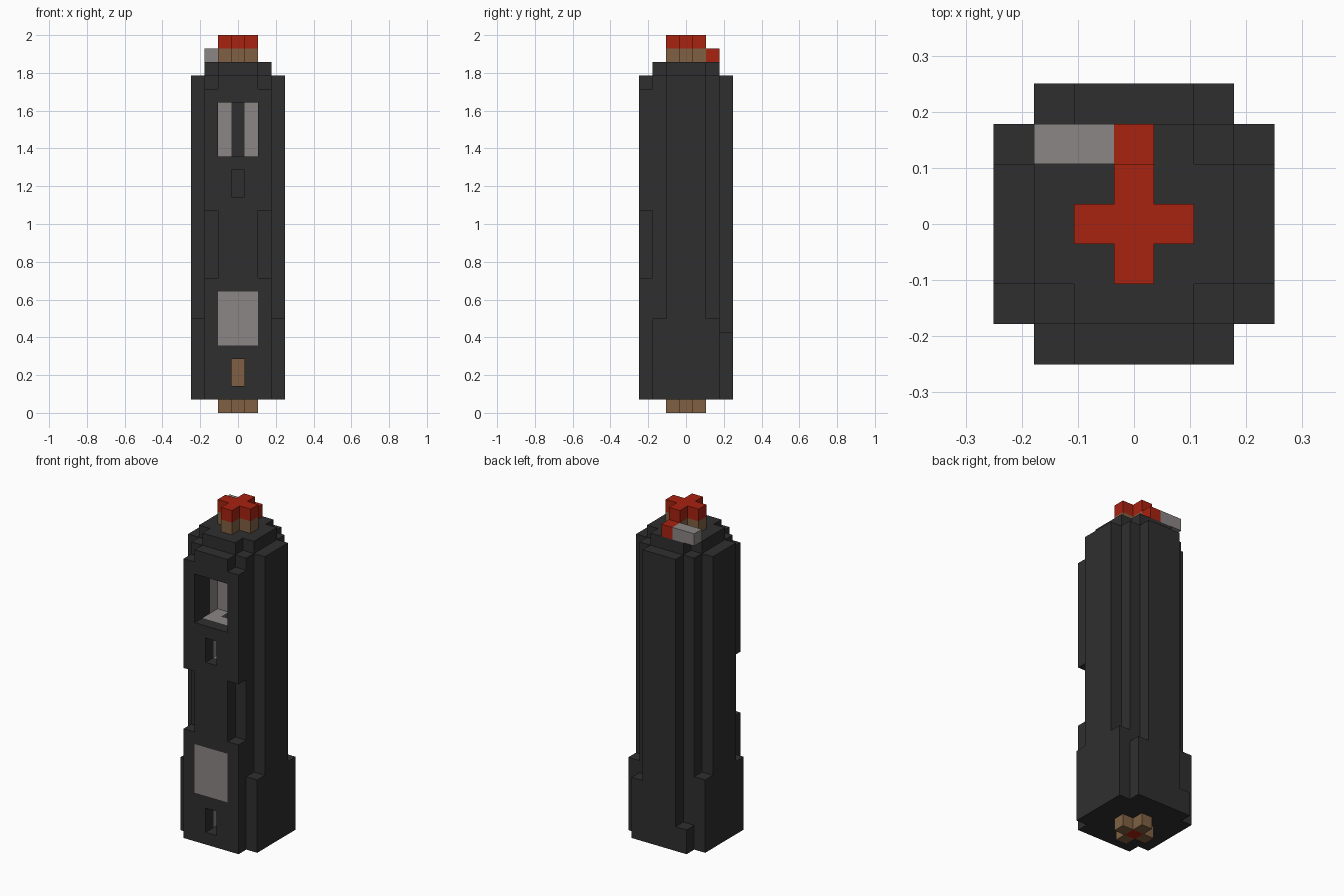
import bpy, bmesh
from mathutils import Vector

cube = bpy.data.objects.get("Cube")
if cube:
    bpy.data.objects.remove(cube, do_unlink=True)

U = 1 / 14  # edge length of one block


def material(name, rgb):
    m = bpy.data.materials.new(name)
    m.use_nodes = True
    m.diffuse_color = (*rgb, 1)
    m.node_tree.nodes["Principled BSDF"].inputs["Base Color"].default_value = (*rgb, 1)
    return m


MATS = [material("charcoal", (0.028, 0.028, 0.028)),
        material("warm_grey", (0.26, 0.24, 0.232)),
        material("brown", (0.215, 0.118, 0.055)),
        material("red", (0.39, 0.016, 0.005))]
DARK, GREY, BROWN, RED = range(4)


def box(xs, ys, zs):
    """All block cells in inclusive ranges."""
    return {(x, y, z) for x in range(xs[0], xs[1] + 1)
            for y in range(ys[0], ys[1] + 1) for z in range(zs[0], zs[1] + 1)}


def plus(z):
    return box((-1, 1), (0, 0), (z, z)) | box((0, 0), (-1, 1), (z, z))


def build(name, cells):
    """Skin a dict of cell -> material index with its exposed faces only."""
    bm = bmesh.new()
    verts = {}
    for cell, mat in cells.items():
        centre = Vector(cell)
        for axis in range(3):
            for sign in (-1, 1):
                n = Vector((0, 0, 0))
                n[axis] = sign
                if tuple(int(c) for c in centre + n) in cells:
                    continue
                a = Vector((0, 0, 0))
                a[(axis + 1) % 3] = 1
                b = n.cross(a)
                corners = []
                for i, j in ((-1, -1), (1, -1), (1, 1), (-1, 1)):
                    p = centre + (n + a * i + b * j) / 2
                    key = tuple(p)
                    if key not in verts:
                        verts[key] = bm.verts.new((p + Vector((0, 0, 0.5))) * U)
                    corners.append(verts[key])
                bm.faces.new(corners).material_index = mat
    bmesh.ops.dissolve_limit(bm, angle_limit=0.01, verts=bm.verts[:],
                             edges=bm.edges[:], delimit={'MATERIAL'})
    mesh = bpy.data.meshes.new(name)
    bm.to_mesh(mesh)
    bm.free()
    for m in MATS:
        mesh.materials.append(m)
    ob = bpy.data.objects.new(name, mesh)
    bpy.context.collection.objects.link(ob)


# Casing: square core, ribs on each side, wider base and stepped shoulder
casing = box((-2, 2), (-2, 2), (1, 24))
casing |= box((-3, 3), (-1, 1), (1, 24)) | box((-1, 1), (-3, 3), (1, 24))
casing |= box((-3, 3), (-2, 2), (1, 6))
casing |= box((-2, 2), (-1, 1), (25, 25)) | box((-1, 1), (-2, 2), (25, 25))
for side in (-2, 2):
    casing |= box((side, side), (-3, -3), (1, 9))     # lower front corner
    casing |= box((side, side), (-3, -3), (15, 23))   # upper front corner
casing |= box((2, 2), (3, 3), (1, 5))                 # uneven rear feet
casing |= box((-2, -2), (3, 3), (1, 2))
body = {c: DARK for c in casing}


def paint(cells, mat):
    for c in cells:
        body[c] = mat


# Grey lining and inner rod behind the openings
paint(box((-1, 1), (-2, 0), (2, 23)), GREY)
paint(box((-2, 2), (-1, -1), (7, 23)), GREY)
paint(box((0, 0), (-1, 0), (5, 23)), DARK)
paint(box((0, 0), (-1, 0), (2, 4)), BROWN)
paint(box((-1, 1), (-3, -3), (5, 8)), GREY)           # flush front panel

# Front window and the two narrow slots
openings = box((-1, 1), (-3, -1), (19, 22))
openings |= box((0, 0), (-3, -2), (16, 17)) | box((0, 0), (-3, -2), (2, 3))
for c in openings:
    body.pop(c, None)
build("casing", body)

# Foot with a red centre
foot = {c: BROWN for c in plus(0)}
foot[(0, 0, 0)] = RED
build("foot", foot)

# Brown neck and red button on top
button = {c: BROWN for c in plus(26)}
button.update({c: RED for c in plus(27)})
build("top_button", button)

# Lever behind the button
lever = {c: GREY for c in box((-2, -1), (2, 2), (26, 26))}
lever[(0, 2, 26)] = RED
build("lever", lever)
